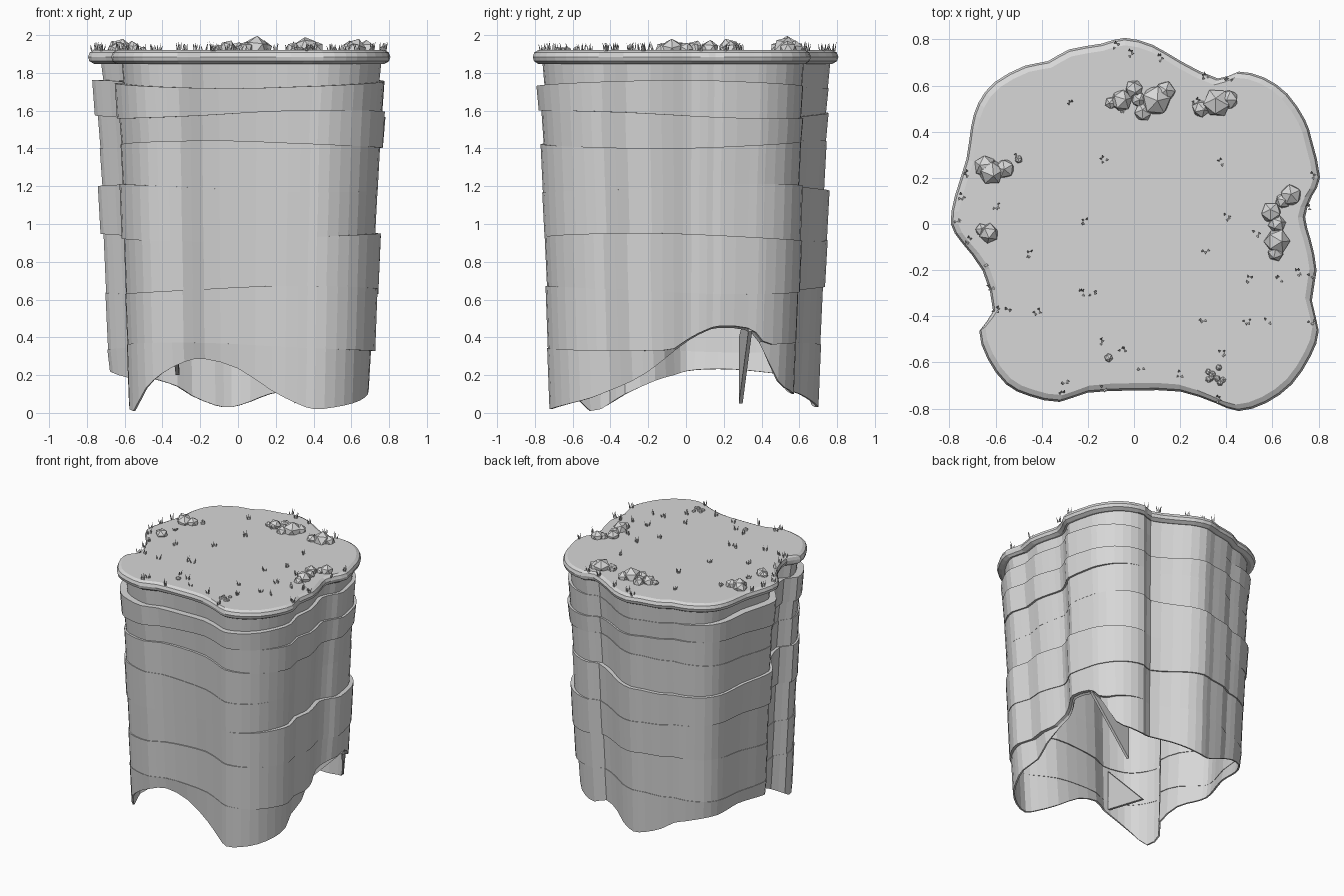
import bpy
import bmesh
import math
import random
from mathutils import Matrix, Vector

random.seed(4)
cube = bpy.data.objects.get("Cube")
if cube:
    bpy.data.objects.remove(cube, do_unlink=True)

# Single plain stone colour
stone = bpy.data.materials.new("light_grey_stone")
stone.use_nodes = True
STONE_COLOUR = (0.68, 0.68, 0.68, 1)
stone.diffuse_color = STONE_COLOUR
stone.node_tree.nodes["Principled BSDF"].inputs["Base Color"].default_value = STONE_COLOUR

# Plateau outline, counter-clockwise: x, y and the height of the ragged lower edge
OUTLINE = [
    (.8, .2, .45), (.765, .36, .44), (.735, .45, .37), (.66, .56, .17), (.56, .63, .12),
    (.45, .655, .1), (.36, .625, .12), (.2, .7, .1), (.08, .77, .06), (-.04, .8, .03),
    (-.14, .775, .04), (-.28, .75, .09), (-.37, .7, .14), (-.47, .68, .17), (-.6, .61, .2),
    (-.67, .52, .21), (-.7, .42, .22), (-.72, .28, .23), (-.77, .12, .23), (-.787, 0, .22),
    (-.74, -.08, .2), (-.65, -.2, .17), (-.605, -.375, .1), (-.665, -.46, .05), (-.63, -.58, .01),
    (-.55, -.69, .13), (-.45, -.74, .21), (-.32, -.765, .27), (-.2, -.725, .285), (0, -.715, .235),
    (.2, -.72, .12), (.35, -.77, .05), (.45, -.805, .02), (.57, -.77, .03), (.68, -.69, .05),
    (.76, -.57, .08), (.795, -.46, .12), (.765, -.33, .17), (.785, -.2, .24), (.76, -.07, .33),
    (.735, .03, .39), (.765, .12, .43)]

# Rock strata: top height, then inset on the right, back, left and front sides
STRATA = [
    (1.87, .04, .035, .06, .05),
    (1.74, .025, .045, .015, .015),
    (1.58, .02, .045, .045, .045),
    (1.42, .05, .055, .055, .04),
    (1.19, .065, .04, .045, .05),
    (.93, .045, .05, .075, .065),
    (.65, .065, .075, .085, .07),
    (.35, .105, .085, .095, .08)]
GROUND = 1.92


def smooth_loop(points):
    """Add a rounded midpoint between neighbours of a closed loop."""
    points = [Vector(p) for p in points]
    result = []
    for i, p in enumerate(points):
        before, after, beyond = (points[(i + k) % len(points)] for k in (-1, 1, 2))
        result += [p, (9 * (p + after) - before - beyond) / 16]
    return result


OUTLINE = smooth_loop(OUTLINE)


def finish(name, bm):
    """Turn a bmesh into a flat-shaded object."""
    mesh = bpy.data.meshes.new(name)
    bm.to_mesh(mesh)
    bm.free()
    mesh.materials.append(stone)
    obj = bpy.data.objects.new(name, mesh)
    bpy.context.collection.objects.link(obj)
    return obj


def thicken(obj, thickness, offset):
    """Give a sheet some thickness."""
    shell = obj.modifiers.new("thickness", 'SOLIDIFY')
    shell.thickness = thickness
    shell.offset = offset


def inset_point(x, y, inset, z):
    """Move an outline point towards the middle."""
    factor = 1 - inset / math.hypot(x, y)
    return Vector((x * factor, y * factor, z))


def loft(bm, rings):
    """Join rings, listed from top to bottom, with outward faces."""
    loops = [[bm.verts.new(p) for p in ring] for ring in rings]
    for upper, lower in zip(loops, loops[1:]):
        count = len(upper)
        for i in range(count):
            j = (i + 1) % count
            bm.faces.new((upper[i], lower[i], lower[j], upper[j]))
    return loops


def side_inset(insets, x, y):
    """Inset for a direction, changing between the four sides near the corners."""
    turn = math.atan2(y, x) / (math.pi / 2) % 4
    side = int(turn) % 4
    blend = min(1, max(0, (turn - side - .5) * 3 + .5))
    return insets[side] * (1 - blend) + insets[(side + 1) % 4] * blend


def stratum_height(level, x, y, bottom):
    """Wavy border between strata, kept above the ragged lower edge."""
    if level == len(STRATA):
        return bottom
    z = STRATA[level][0]
    if level:
        z += .022 * math.sin(2 * math.atan2(y, x) + 1.7 * level)
    return max(z, bottom + .01)


# Cliff wall of stepped strata
bm = bmesh.new()
rings = []
for level, stratum in enumerate(STRATA):
    for end in (0, 1):
        ring = []
        for x, y, bottom in OUTLINE:
            inset = side_inset(stratum[1:], x, y) + .014 * end
            z = stratum_height(level + end, x, y, bottom)
            ring.append(inset_point(x, y, inset, z))
        rings.append(ring)
loft(bm, rings)
thicken(finish("cliff_wall", bm), .012, -1)

# Rock fins reaching from the wall into the hollow inside
FINS = {
    "right_inner_fin": [(.68, .34, .43), (.68, .34, .6), (.3, .29, .4), (.3, .29, .05)],
    "front_inner_fin": [(-.33, -.67, .29), (-.33, -.67, .6), (-.32, -.28, .2)]}
for name, corners in FINS.items():
    bm = bmesh.new()
    bm.faces.new([bm.verts.new(p) for p in corners])
    thicken(finish(name, bm), .02, 0)

# Flat plateau with a rounded lip
LIP = [(.025, GROUND), (.002, 1.908), (-.007, 1.885), (0, 1.862), (.025, 1.848), (.07, 1.85)]
bm = bmesh.new()
loops = loft(bm, [[inset_point(x, y, inset, z) for x, y, b in OUTLINE] for inset, z in LIP])
centre = bm.verts.new((0, 0, GROUND))
top = loops[0]
for i, vert in enumerate(top):
    bm.faces.new((centre, vert, top[(i + 1) % len(top)]))
finish("plateau_top", bm)


def add_stone(bm, x, y, radius):
    """Faceted boulder, half sunk in the ground."""
    turn = Matrix.Rotation(random.uniform(0, math.tau), 4, 'Z')
    tilt = Matrix.Rotation(random.uniform(0, 1), 4, 'X')
    place = Matrix.Translation((x, y, GROUND + radius * .1))
    bmesh.ops.create_icosphere(bm, subdivisions=1, radius=radius, matrix=place @ turn @ tilt)


# Boulder groups: x, y, radius
BOULDERS = {
    "back_boulders": [(.095, .535, .07), (.135, .575, .048), (0, .585, .042), (-.055, .535, .05),
                      (-.1, .525, .028), (.04, .485, .042), (.02, .54, .035)],
    "back_right_boulders": [(.36, .525, .066), (.29, .5, .04), (.41, .54, .046)],
    "left_boulders": [(-.645, .25, .05), (-.62, .225, .058), (-.56, .24, .045),
                      (-.63, -.04, .045), (-.66, -.025, .03)],
    "right_boulders": [(.68, .125, .05), (.645, .1, .035), (.595, .05, .048), (.62, 0, .04),
                       (.62, -.075, .058), (.615, -.125, .038)]}
for name, group in BOULDERS.items():
    bm = bmesh.new()
    for boulder in group:
        add_stone(bm, *boulder)
    finish(name, bm)

# Loose pebbles
bm = bmesh.new()
add_stone(bm, -.5, .28, .018)
add_stone(bm, -.11, -.58, .02)
for i in range(9):
    add_stone(bm, random.uniform(.32, .385), random.uniform(-.69, -.62), .015)
finish("pebbles", bm)


def add_tuft(bm, x, y, height):
    """Four thin leaning blades."""
    for i in range(4):
        angle = random.uniform(0, math.tau)
        out = Vector((math.cos(angle), math.sin(angle), 0))
        side = Vector((-out.y, out.x, 0)) * .006
        base = Vector((x, y, GROUND - .005)) + out * .008
        tip = base + out * .014 + Vector((0, 0, height * random.uniform(.7, 1.1)))
        corners = [bm.verts.new(p) for p in (base - side, base + side, base + out * .008)]
        peak = bm.verts.new(tip)
        for j in range(3):
            bm.faces.new((corners[j], corners[(j + 1) % 3], peak))


# Grass along the rim and across the plateau
RIM_TUFTS = [
    (.31, .64), (.41, .62), (.11, .72), (-.08, .775), (-.02, .74), (.77, .21), (.75, .07),
    (.77, -.22), (.71, -.21), (-.75, .12), (-.77, .02), (-.72, -.07), (-.65, -.17), (-.62, -.27),
    (-.6, -.37), (.77, -.42), (.36, -.76), (-.13, -.71), (-.31, -.74), (-.72, .22)]
FIELD_TUFTS = [
    (-.27, .52), (-.13, .28), (.38, .27), (-.6, .08), (-.21, .01), (.4, .03), (.31, -.11),
    (.5, -.24), (.63, -.24), (.53, -.04), (-.45, -.13), (-.18, -.3), (-.23, -.3), (-.42, -.38),
    (-.55, -.38), (.3, -.41), (.49, -.42), (.58, -.42), (-.15, -.51), (-.05, -.55), (.38, -.56),
    (.03, -.62), (.2, -.65), (-.3, -.68), (.27, .53), (-.05, .5), (-.5, .3)]
for name, spots, height in (("rim_grass", RIM_TUFTS, .05), ("field_grass", FIELD_TUFTS, .042)):
    bm = bmesh.new()
    for x, y in spots:
        add_tuft(bm, x, y, height)
    bmesh.ops.recalc_face_normals(bm, faces=bm.faces)
    finish(name, bm)
